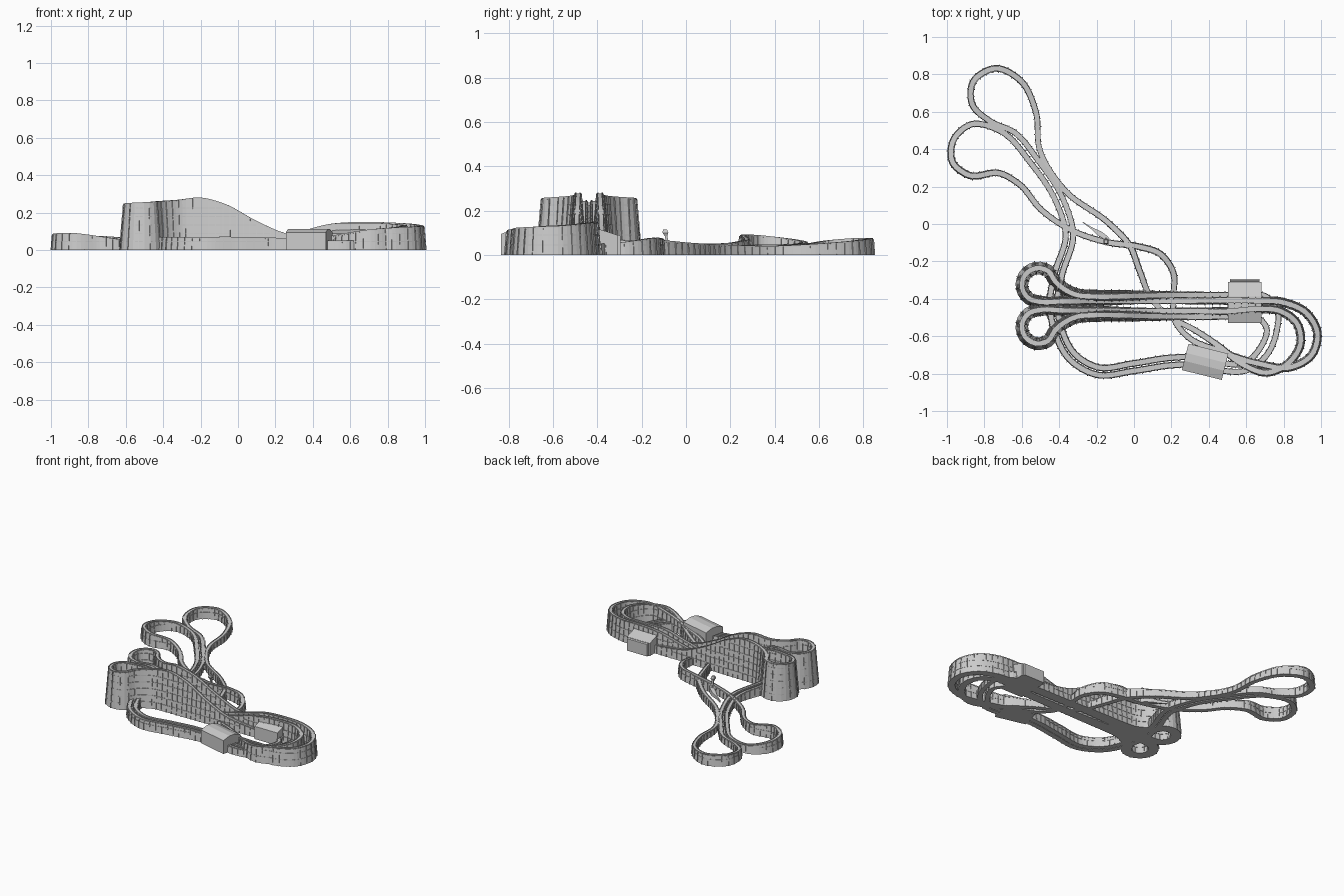
import bpy, bmesh, math
from mathutils import Vector

if "Cube" in bpy.data.objects:
    bpy.data.objects.remove(bpy.data.objects["Cube"])

V = Vector


def make_object(name, bm):
    bmesh.ops.recalc_face_normals(bm, faces=bm.faces)
    me = bpy.data.meshes.new(name)
    bm.to_mesh(me)
    bm.free()
    ob = bpy.data.objects.new(name, me)
    bpy.context.collection.objects.link(ob)
    return ob


def smooth_loop(pts, step=0.02):
    """Closed smooth curve through pts, sampled about every step."""
    n = len(pts)
    h = [(pts[(i + 1) % n] - pts[i]).length for i in range(n)]
    d = [(pts[(i + 1) % n] - pts[i]) / h[i] for i in range(n)]
    m = [(d[i - 1] * h[i] + d[i] * h[i - 1]) / (h[i] + h[i - 1]) for i in range(n)]
    out = []
    for i in range(n):
        a, b, ma, mb = pts[i], pts[(i + 1) % n], m[i] * h[i], m[(i + 1) % n] * h[i]
        k = max(1, round(h[i] / step))
        for j in range(k):
            t = j / k
            out.append(a * (2*t**3 - 3*t*t + 1) + ma * (t**3 - 2*t*t + t)
                       + b * (3*t*t - 2*t**3) + mb * (t**3 - t*t))
    return out


def side_vectors(pts, closed=True):
    n, res = len(pts), []
    for i in range(n):
        a = pts[i - 1] if closed or i else pts[0]
        b = pts[(i + 1) % n] if closed or i < n - 1 else pts[-1]
        t = b - a
        res.append(V((-t.y, t.x, 0)).normalized())
    return res


def loft(bm, rings, closed):
    """Skin a row of equal vertex rings."""
    vs = [[bm.verts.new(p) for p in r] for r in rings]
    n, k = len(vs), len(vs[0])
    for i in range(n if closed else n - 1):
        a, b = vs[i], vs[(i + 1) % n]
        for j in range(k):
            bm.faces.new((a[j], a[(j + 1) % k], b[(j + 1) % k], b[j]))
    if not closed:
        bm.faces.new(vs[0])
        bm.faces.new(vs[-1][::-1])


def place(p, s, section):
    return [V((p.x + s.x * o, p.y + s.y * o, z)) for o, z in section]


def half_width(h, z):
    return 0.012 + 0.09 * (h - z)


def box_section(o, z, w, t):
    return [(o - w, z - t), (o + w, z - t), (o + w, z + t), (o - w, z + t)]


def build_track(label, pts):
    path = smooth_loop(pts)
    side = side_vectors(path)
    n = len(path)
    # timber curtain from track down to ground
    bm = bmesh.new()
    rings = []
    for p, s in zip(path, side):
        h = p.z - 0.006
        w = half_width(h, 0)
        rings.append(place(p, s, [(-w, 0), (w, 0), (0.012, h), (-0.012, h)]))
    loft(bm, rings, True)
    make_object(label + "_support_walls", bm)
    # running deck and rails
    bm = bmesh.new()
    for o, dz, w, t in ((0, -0.005, 0.014, 0.002), (-0.010, -0.001, 0.002, 0.002),
                        (0.010, -0.001, 0.002, 0.002)):
        loft(bm, [place(p, s, box_section(o, p.z + dz, w, t)) for p, s in zip(path, side)], True)
    make_object(label + "_rails", bm)
    # upright bents and horizontal ledgers
    bm = bmesh.new()
    for i in range(0, n, 2):
        p, s = path[i], side[i]
        t = V((s.y, -s.x, 0)) * 0.002
        h = p.z - 0.004
        w = half_width(h, 0) + 0.004
        sec = [(-w, 0), (w, 0), (0.017, h), (-0.017, h)]
        loft(bm, [place(p - t, s, sec), place(p + t, s, sec)], False)
        j = (i + 2) % n
        q, r = path[j], side[j]
        z = 0.045
        while z < min(p.z, q.z) - 0.02:
            for sg in (-1, 1):
                loft(bm, [place(a, b, box_section(sg * half_width(a.z, z), z, 0.002, 0.0025))
                          for a, b in ((p, s), (q, r))], False)
            z += 0.045
    make_object(label + "_bents", bm)


# lift hill, top spiral and first drop (mirrored for the second track)
spiral = [V(p) for p in ((0.45, -0.38, 0.06), (0.25, -0.38, 0.09), (0.1, -0.382, 0.155),
                         (-0.08, -0.387, 0.25), (-0.2, -0.388, 0.28), (-0.32, -0.375, 0.268))]
spiral += [V((-0.51 + 0.09 * math.cos(math.radians(a)), -0.325 + 0.09 * math.sin(math.radians(a)),
              0.262 - 0.00008 * a)) for a in (12, 55, 100, 145, 190, 235, 272)]
spiral += [V(p) for p in ((-0.38, -0.413, 0.245), (-0.2, -0.412, 0.17), (0, -0.41, 0.085),
                          (0.12, -0.41, 0.055), (0.3, -0.41, 0.09), (0.5, -0.408, 0.14))]
spiral_b = [V((p.x, -0.875 - p.y, p.z)) for p in spiral]

# outer east turn, then the west loop
run_a = [V(p) for p in (
    (0.65, -0.41, 0.15), (0.8, -0.42, 0.147), (0.92, -0.475, 0.14), (0.98, -0.58, 0.13),
    (0.95, -0.7, 0.125), (0.84, -0.765, 0.12), (0.66, -0.745, 0.1), (0.46, -0.68, 0.07),
    (0.29, -0.605, 0.05), (0.215, -0.51, 0.045), (0.21, -0.4, 0.045), (0.21, -0.26, 0.06),
    (0.14, -0.16, 0.075), (0.02, -0.12, 0.075), (-0.13, -0.1, 0.06), (-0.34, -0.03, 0.05),
    (-0.5, 0.08, 0.05), (-0.61, 0.21, 0.055), (-0.72, 0.272, 0.07), (-0.88, 0.26, 0.09),
    (-0.97, 0.33, 0.088), (-0.965, 0.45, 0.075), (-0.87, 0.533, 0.06), (-0.72, 0.5, 0.05))]
# inner east turn, then the north loop
run_b = [V(p) for p in (
    (0.65, -0.455, 0.145), (0.78, -0.465, 0.142), (0.87, -0.53, 0.135), (0.89, -0.64, 0.13),
    (0.83, -0.74, 0.12), (0.71, -0.795, 0.11), (0.58, -0.75, 0.09), (0.45, -0.65, 0.065),
    (0.33, -0.57, 0.05), (0.2, -0.5, 0.04), (0.1, -0.41, 0.04), (0.03, -0.25, 0.06),
    (-0.02, -0.12, 0.065), (-0.13, 0.0, 0.055), (-0.37, 0.18, 0.045), (-0.505, 0.4, 0.04),
    (-0.525, 0.6, 0.05), (-0.61, 0.77, 0.065), (-0.74, 0.832, 0.075), (-0.86, 0.76, 0.075),
    (-0.865, 0.64, 0.065), (-0.77, 0.55, 0.05), (-0.64, 0.49, 0.045))]
# shared return run through the station; the two tracks lie either side
home = [V(p) for p in (
    (-0.53, 0.33, 0.045), (-0.4, 0.13, 0.04), (-0.345, -0.06, 0.05), (-0.405, -0.27, 0.065),
    (-0.43, -0.42, 0.07), (-0.405, -0.57, 0.07), (-0.33, -0.71, 0.07), (-0.2, -0.785, 0.07),
    (0, -0.765, 0.07), (0.2, -0.735, 0.065), (0.37, -0.735, 0.05), (0.48, -0.765, 0.05),
    (0.59, -0.765, 0.05), (0.69, -0.685, 0.05), (0.735, -0.56, 0.05))]
home_side = side_vectors(home, False)
gap = [0.02] * 13 + [0.025, 0.03]

build_track("outer_track", spiral + run_a + [p - s * g for p, s, g in zip(home, home_side, gap)]
            + [V((0.765, -0.45, 0.05)), V((0.7, -0.385, 0.05)), V((0.58, -0.38, 0.05))])
build_track("inner_track", spiral_b + run_b + [p + s * g for p, s, g in zip(home, home_side, gap)]
            + [V((0.66, -0.5, 0.05)), V((0.57, -0.493, 0.05))])


def building(name, x, y, length, width, angle, eave, ridge):
    """Gabled shed, ridge along its local x."""
    bm = bmesh.new()
    w = width / 2
    sec = [(-w, 0), (w, 0), (w, eave), (w * 0.3, ridge), (-w * 0.3, ridge), (-w, eave)]
    loft(bm, [[V((e * length / 2, a, b)) for a, b in sec] for e in (-1, 1)], False)
    ob = make_object(name, bm)
    ob.location = (x, y, 0)
    ob.rotation_euler.z = math.radians(angle)


building("station_building", 0.38, -0.737, 0.22, 0.145, -14, 0.095, 0.113)
building("lift_building", 0.592, -0.42, 0.18, 0.22, 0, 0.09, 0.115)
building("lift_building_porch", 0.592, -0.305, 0.16, 0.02, 0, 0.085, 0.09)

# slim entrance ornament: leaf-shaped base ramp with a leaning post
bm = bmesh.new()
axis = V((0.15, -0.10, 0)).normalized()
perp = V((-axis.y, axis.x, 0))
rings = []
for d, w, z in ((0, 0.002, 0.015), (0.06, 0.005, 0.02), (0.11, 0.014, 0.03), (0.15, 0.012, 0.04),
                (0.18, 0.003, 0.045)):
    c = V((-0.275, 0.01, 0)) + axis * d
    rings.append([c + perp * a + V((0, 0, b)) for a, b in ((-w, 0), (w, 0), (w, z), (-w, z))])
loft(bm, rings, False)
loft(bm, [[V((-0.15 + a, y + b, z)) for a, b in ((-r, -r), (r, -r), (r, r), (-r, r))]
          for y, z, r in ((-0.075, 0.02, 0.005), (-0.09, 0.085, 0.006), (-0.093, 0.1, 0.013),
                          (-0.095, 0.115, 0.009))], False)
make_object("entrance_ornament", bm)
